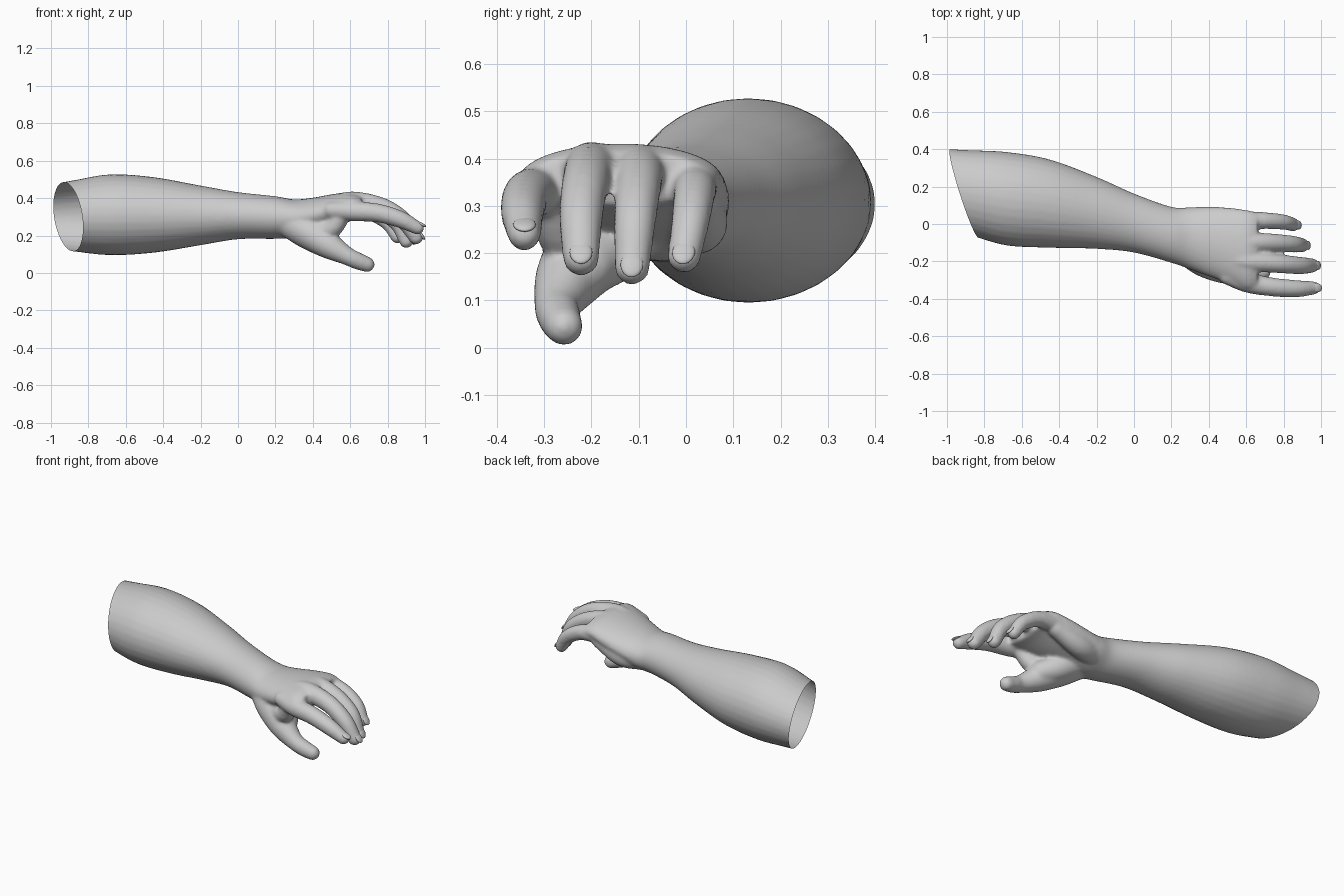
import bpy, bmesh, math
from mathutils import Vector, Matrix

if "Cube" in bpy.data.objects:
    bpy.data.objects.remove(bpy.data.objects["Cube"])

bm = bmesh.new()


def spline(rows, steps):
    """Catmull-Rom interpolation through tuples of any length."""
    rows = [Vector(r) for r in rows]
    pts = [2 * rows[0] - rows[1]] + rows + [2 * rows[-1] - rows[-2]]
    out = []
    for a, b, c, d in zip(pts, pts[1:], pts[2:], pts[3:]):
        for i in range(steps):
            t = i / steps
            out.append(0.5 * (2 * b + (c - a) * t + (2 * a - 5 * b + 4 * c - d) * t * t
                              + (3 * b - a - 3 * c + d) * t ** 3))
    return out + [rows[-1]]


def skin(rings):
    """Closed skin over a list of rings of points."""
    vs = [[bm.verts.new(p) for p in r] for r in rings]
    n = len(vs[0])
    for a, b in zip(vs, vs[1:]):
        for i in range(n):
            j = (i + 1) % n
            bm.faces.new((a[i], a[j], b[j], b[i]))
    bm.faces.new(vs[0][::-1])
    bm.faces.new(vs[-1])


def limb(rows):
    """Oval sections across x: (x, ymin, ymax, zmin, zmax)."""
    rings = []
    for x, y0, y1, z0, z1 in spline(rows, 6):
        rings.append([Vector((x, (y0 + y1) / 2 + (y1 - y0) / 2 * math.cos(a),
                              (z0 + z1) / 2 + (z1 - z0) / 2 * math.sin(a)))
                      for a in (math.tau * i / 32 for i in range(32))])
    skin(rings)


def ball(center, r):
    bmesh.ops.create_icosphere(bm, subdivisions=3, radius=r,
                               matrix=Matrix.Translation(center))


def tube(rows):
    """Round-ended tube along (x, y, z, radius) points."""
    pts = spline(rows, 6)
    rings = []
    for i, p in enumerate(pts):
        t = (pts[min(i + 1, len(pts) - 1)].xyz - pts[max(i - 1, 0)].xyz).normalized()
        side = Vector((0, 1, 0)).cross(t).normalized()
        up = t.cross(side)
        rings.append([p.xyz + p.w * (side * math.cos(a) + up * math.sin(a))
                      for a in (math.tau * k / 20 for k in range(20))])
    skin(rings)
    for p in (pts[0], pts[-1]):
        ball(p.xyz, p.w)


# forearm flowing through the wrist into the palm
limb([(-1.08, -.01, .405, .14, .46), (-.88, -.06, .395, .115, .495), (-.68, -.115, .385, .095, .527),
      (-.45, -.127, .345, .108, .512), (-.2, -.133, .252, .148, .467), (0, -.153, .163, .18, .432),
      (.2, -.208, .092, .182, .41), (.3, -.243, .09, .19, .393), (.4, -.28, .092, .22, .402),
      (.5, -.315, .088, .25, .42), (.6, -.35, .075, .285, .432), (.66, -.345, .06, .30, .415)])

# fingers: knuckle, middle joint, last joint, tip
fingers = {
    "index": [(.5, -.28, .335, .045), (.61, -.315, .33, .053), (.75, -.338, .32, .05),
              (.87, -.346, .285, .046), (.96, -.342, .24, .036)],
    "middle": [(.5, -.19, .36, .045), (.61, -.2, .382, .054), (.77, -.212, .352, .05),
               (.885, -.222, .28, .047), (.952, -.222, .19, .039)],
    "ring": [(.5, -.1, .36, .045), (.61, -.098, .378, .053), (.74, -.1, .345, .049),
             (.85, -.108, .27, .045), (.9, -.114, .17, .038)],
    "little": [(.5, .02, .335, .045), (.59, .018, .34, .05), (.7, .018, .327, .045),
               (.8, .01, .27, .041), (.852, -.004, .193, .036)]}
for path in fingers.values():
    tube(path)

# thumb with its muscle pad, outer palm pad, and web to the index finger
tube([(.26, -.13, .27, .075), (.37, -.19, .22, .09), (.48, -.245, .15, .074),
      (.58, -.272, .092, .05), (.64, -.268, .064, .046), (.69, -.258, .045, .041)])
tube([(.3, -.12, .26, .07), (.4, -.16, .21, .075), (.48, -.21, .175, .065)])
tube([(.3, .0, .265, .065), (.42, .025, .265, .064), (.57, .02, .315, .05)])
tube([(.42, -.21, .235, .06), (.5, -.26, .235, .052), (.56, -.29, .31, .045)])

bmesh.ops.recalc_face_normals(bm, faces=bm.faces)
mesh = bpy.data.meshes.new("arm_and_hand")
bm.to_mesh(mesh)
bm.free()
arm = bpy.data.objects.new("arm_and_hand", mesh)
bpy.context.collection.objects.link(arm)
bpy.context.view_layer.objects.active = arm
arm.select_set(True)

# fuse all pieces into one smooth skin
fuse = arm.modifiers.new("fuse", 'REMESH')
fuse.mode = 'VOXEL'
fuse.voxel_size = 0.009
soft = arm.modifiers.new("soften", 'SMOOTH')
soft.factor = 0.5
soft.iterations = 10
for m in ("fuse", "soften"):
    bpy.ops.object.modifier_apply(modifier=m)

# slanted open end at the elbow
bm = bmesh.new()
bm.from_mesh(mesh)
bmesh.ops.bisect_plane(bm, geom=bm.verts[:] + bm.edges[:] + bm.faces[:],
                       plane_co=(-.91, .17, .3), plane_no=(1, .32, .13), clear_inner=True)
for f in bm.faces:
    f.smooth = True
bm.to_mesh(mesh)
bm.free()

# fingernails lying on the fingertips
for name, path in fingers.items():
    a, b = Vector(path[-2]), Vector(path[-1])
    t = (b.xyz - a.xyz).normalized()
    side = Vector((0, 1, 0))
    side = (side - t * side.dot(t)).normalized()
    up = t.cross(side)
    rot = Matrix((t, side, up)).transposed().to_4x4()
    nb = bmesh.new()
    bmesh.ops.create_uvsphere(nb, u_segments=20, v_segments=10, radius=1,
                              matrix=Matrix.Translation(b.xyz + t * .008 + up * (b.w - .009)) @ rot
                              @ Matrix.Diagonal((.03, .024, .009, 1)))
    for f in nb.faces:
        f.smooth = True
    nm = bpy.data.meshes.new(name + "_nail")
    nb.to_mesh(nm)
    nb.free()
    bpy.context.collection.objects.link(bpy.data.objects.new(name + "_nail", nm))
